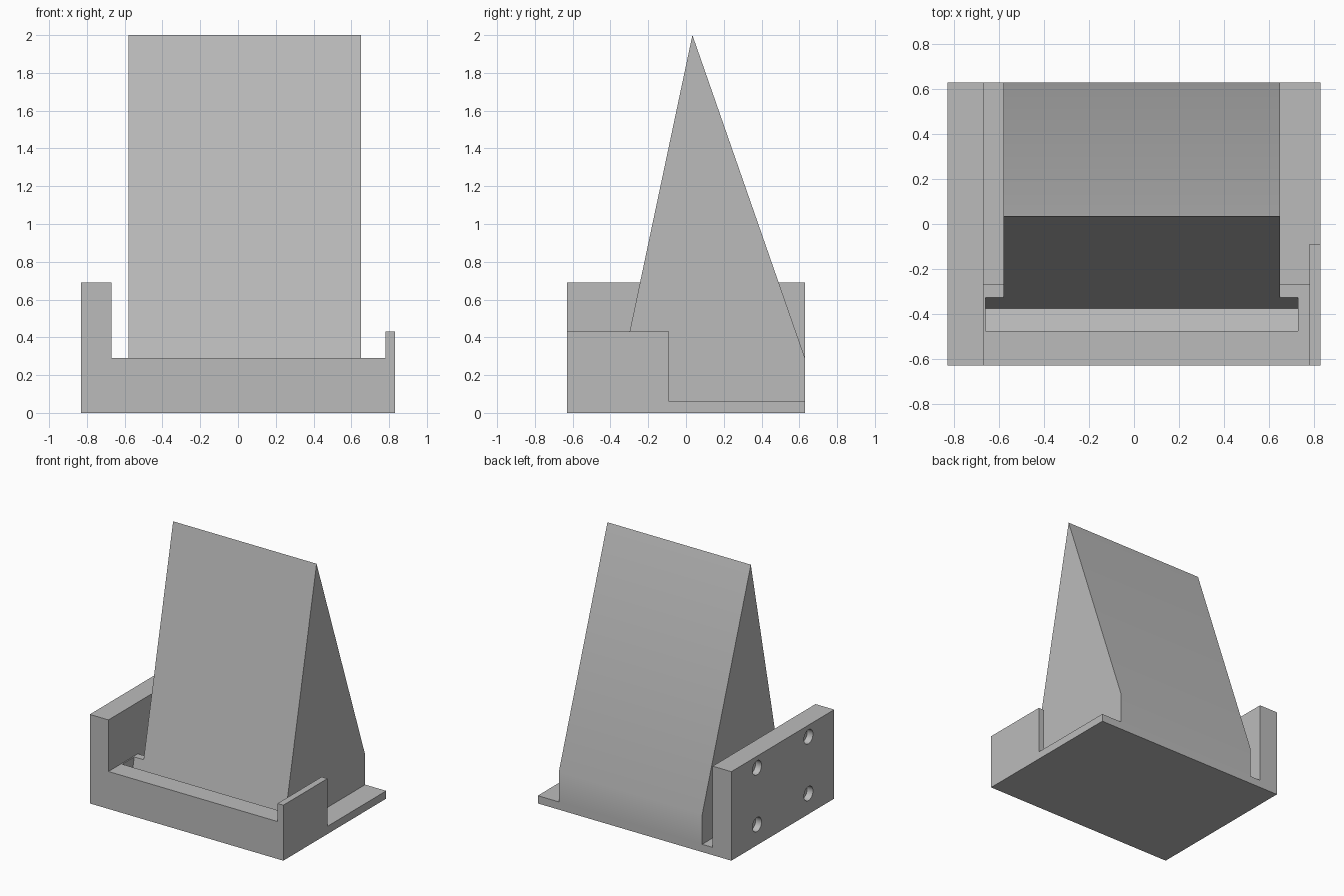
import bpy
import bmesh
from math import pi
from mathutils import Matrix

cube = bpy.data.objects.get("Cube")
if cube:
    bpy.data.objects.remove(cube)

grey = bpy.data.materials.new("plain grey")
grey.use_nodes = True
grey.diffuse_color = (0.5, 0.5, 0.5, 1)
grey.node_tree.nodes["Principled BSDF"].inputs["Base Color"].default_value = (0.5, 0.5, 0.5, 1)


def finish(name, bm):
    bmesh.ops.recalc_face_normals(bm, faces=bm.faces)
    mesh = bpy.data.meshes.new(name)
    bm.to_mesh(mesh)
    bm.free()
    mesh.materials.append(grey)
    obj = bpy.data.objects.new(name, mesh)
    bpy.context.collection.objects.link(obj)
    return obj


def extrude_x(name, x0, x1, profile):
    """Extrude a (y, z) outline from x0 to x1."""
    bm = bmesh.new()
    face = bm.faces.new([bm.verts.new((x0, y, z)) for y, z in profile])
    out = bmesh.ops.extrude_face_region(bm, geom=[face])
    moved = [v for v in out["geom"] if isinstance(v, bmesh.types.BMVert)]
    bmesh.ops.translate(bm, verts=moved, vec=(x1 - x0, 0, 0))
    return finish(name, bm)


def box(name, x0, x1, y0, y1, z0, z1):
    return extrude_x(name, x0, x1, [(y0, z0), (y1, z0), (y1, z1), (y0, z1)])


HALF_X, HALF_Y = 0.83, 0.63
FLOOR, LIP = 0.06, 0.29
LIP_BACK = -0.27
INNER_R, INNER_L = -0.67, 0.78
SLOT_R, SLOT_L = -0.66, 0.73
REST = -0.328          # where the leaning face meets the lip top

# Thin floor behind the lip
box("floor_plate", INNER_R, HALF_X, LIP_BACK, HALF_Y, 0, FLOOR)

# Front lip with a tilted slot, closed at both ends
extrude_x("front_lip", SLOT_R, SLOT_L, [
    (-HALF_Y, 0), (-HALF_Y, LIP), (-0.475, LIP), (-0.515, 0.1),
    (-0.375, 0.07), (REST, LIP), (LIP_BACK, LIP), (LIP_BACK, 0)])
box("slot_end_right", INNER_R, SLOT_R, -HALF_Y, LIP_BACK, 0, LIP)
box("slot_end_left", SLOT_L, INNER_L, -HALF_Y, LIP_BACK, 0, LIP)

# Leaning back rest
rest = extrude_x("back_rest", -0.58, 0.65, [
    (REST, LIP), (LIP_BACK, LIP), (LIP_BACK, FLOOR),
    (HALF_Y, FLOOR), (HALF_Y, LIP), (0.034, 2)])

# Low wall on the left
box("low_wall_front", INNER_L, HALF_X, -HALF_Y, LIP_BACK, 0, 0.43)
box("low_wall_rear", INNER_L, HALF_X, LIP_BACK, -0.09, FLOOR, 0.43)

# Tall wall on the right, with four blind holes outside
wall = box("tall_wall", -HALF_X, INNER_R, -HALF_Y, HALF_Y, 0, 0.69)
bm = bmesh.new()
for y in (-0.315, 0.315):
    for z in (0.16, 0.6):
        bmesh.ops.create_cone(
            bm, cap_ends=True, segments=32, radius1=0.055, radius2=0.055, depth=0.1,
            matrix=Matrix.Translation((-HALF_X, y, z)) @ Matrix.Rotation(pi / 2, 4, "Y"))
cutter = finish("hole_cutter", bm)
cutter.hide_render = True
cutter.hide_set(True)
cut = wall.modifiers.new("holes", "BOOLEAN")
cut.operation = "DIFFERENCE"
cut.solver = "EXACT"
cut.object = cutter

# Apply the holes, then drop the helper
bpy.context.view_layer.update()
drilled = bpy.data.meshes.new_from_object(
    wall.evaluated_get(bpy.context.evaluated_depsgraph_get()))
wall.modifiers.clear()
wall.data = drilled
bpy.data.objects.remove(cutter)

# Smooth the shallow bends, keep the rest crisp
bpy.ops.object.select_all(action="DESELECT")
for obj in (wall, rest):
    obj.select_set(True)
bpy.context.view_layer.objects.active = rest
bpy.ops.object.shade_smooth_by_angle(angle=pi / 6)
